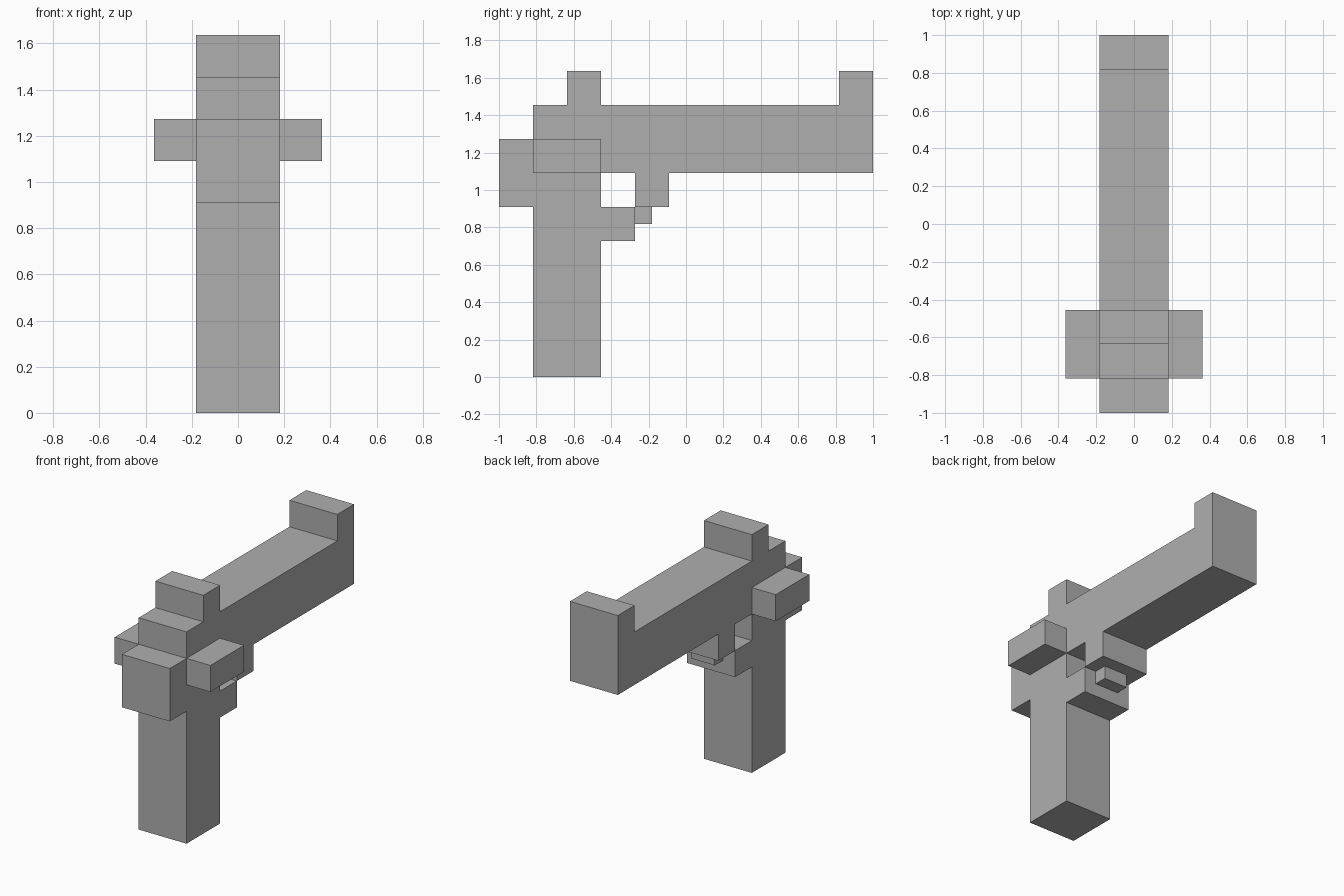
import bpy
import bmesh

cube = bpy.data.objects.get("Cube")
if cube:
    bpy.data.objects.remove(cube, do_unlink=True)

UNIT = 2 / 11  # every part sits on this block grid

grey = bpy.data.materials.new("plain_grey")
grey.use_nodes = True
grey.diffuse_color = (0.43, 0.43, 0.43, 1)
grey.node_tree.nodes["Principled BSDF"].inputs["Base Color"].default_value = grey.diffuse_color


def extrude_outline(name, outline, x0, x1):
    """Extrude a (y, z) outline in grid units from x0 to x1."""
    bm = bmesh.new()
    face = bm.faces.new([bm.verts.new((x0 * UNIT, y * UNIT, z * UNIT)) for y, z in outline])
    new = bmesh.ops.extrude_face_region(bm, geom=[face])["geom"]
    moved = [g for g in new if isinstance(g, bmesh.types.BMVert)]
    bmesh.ops.translate(bm, verts=moved, vec=((x1 - x0) * UNIT, 0, 0))
    bmesh.ops.recalc_face_normals(bm, faces=bm.faces)
    mesh = bpy.data.meshes.new(name)
    bm.to_mesh(mesh)
    bm.free()
    mesh.materials.append(grey)
    obj = bpy.data.objects.new(name, mesh)
    bpy.context.collection.objects.link(obj)
    return obj


def block(name, x0, x1, y0, y1, z0, z1):
    return extrude_outline(name, [(y0, z0), (y1, z0), (y1, z1), (y0, z1)], x0, x1)


# Grip, lower guard, barrel, both sights and rear hammer in one side profile
extrude_outline("body", [
    (-4.5, 0), (-2.5, 0), (-2.5, 4), (-1.5, 4), (-1.5, 5), (-2.5, 5), (-2.5, 6),
    (5.5, 6), (5.5, 9), (4.5, 9), (4.5, 8),
    (-2.5, 8), (-2.5, 9), (-3.5, 9), (-3.5, 8), (-4.5, 8),
    (-4.5, 7), (-5.5, 7), (-5.5, 5), (-4.5, 5),
], -1, 1)

# Block hanging under the barrel, and the small link between it and the lower guard
block("front_guard", -1, 1, -1.5, -0.5, 5, 6)
block("guard_link", -0.5, 0.5, -1.5, -1, 4.5, 5)

# Side knobs
block("right_knob", -2, -1, -4.5, -2.5, 6, 7)
block("left_knob", 1, 2, -4.5, -2.5, 6, 7)
